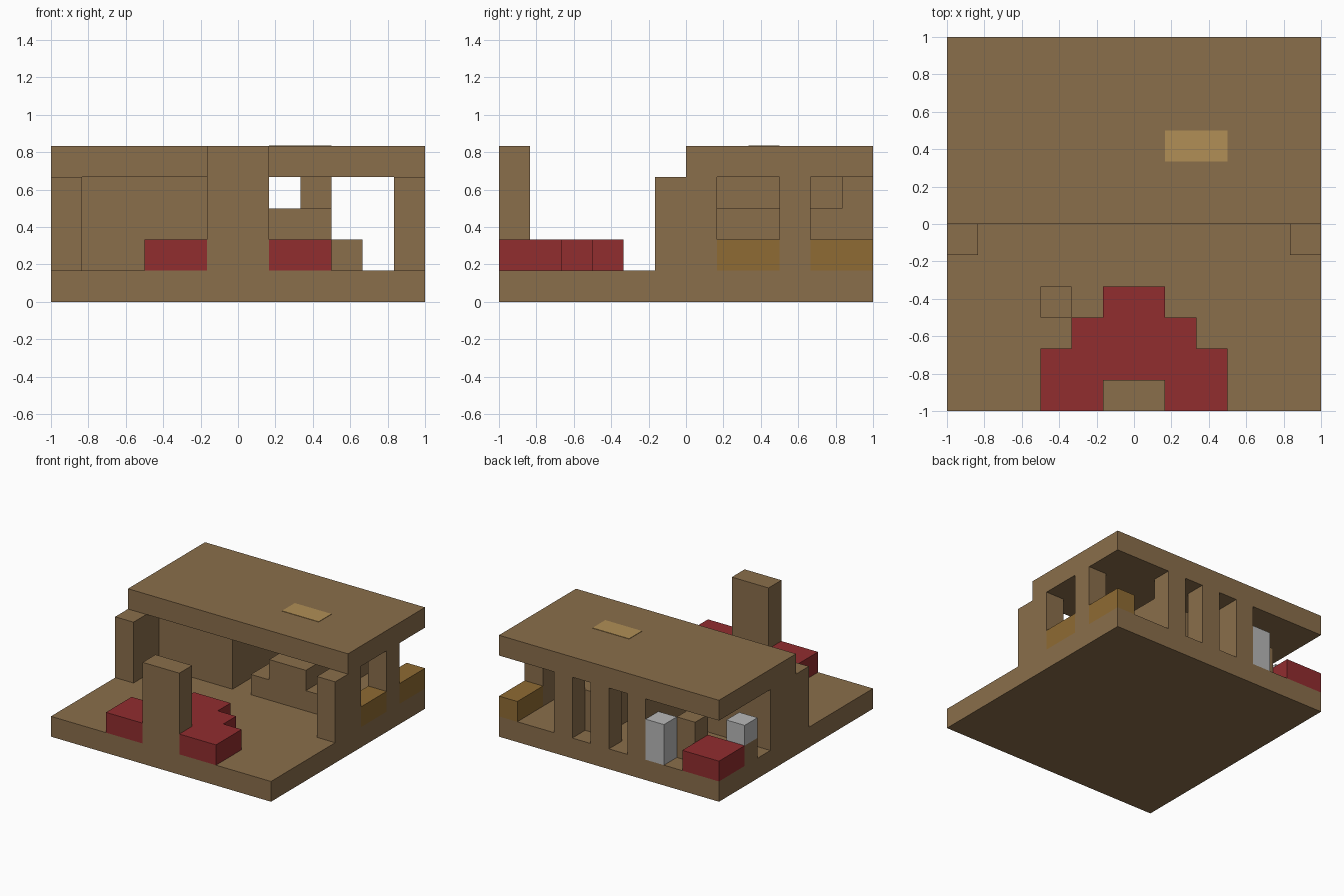
import bpy, bmesh
from mathutils import Vector

cube = bpy.data.objects.get("Cube")
if cube:
    bpy.data.objects.remove(cube, do_unlink=True)

CELL = 1 / 6  # the house sits on a 12 x 12 grid of cubes


def material(name, rgb):
    m = bpy.data.materials.new(name)
    m.use_nodes = True
    m.diffuse_color = (*rgb, 1)
    m.node_tree.nodes["Principled BSDF"].inputs["Base Color"].default_value = (*rgb, 1)
    return m


WOOD = material("brown wood", (0.255, 0.157, 0.070))
RED = material("red cloth", (0.285, 0.026, 0.028))
TAN = material("light tan", (0.440, 0.275, 0.092))
OCHRE = material("ochre wood", (0.275, 0.147, 0.033))
GREY = material("light grey", (0.48, 0.48, 0.48))


def blocks(name, mat, *boxes):
    """One object from boxes given as low and high grid corners."""
    bm = bmesh.new()
    for lo, hi in boxes:
        lo, hi = Vector(lo), Vector(hi)
        verts = bmesh.ops.create_cube(bm, size=1)["verts"]
        for v in verts:
            p = (lo + hi) / 2 + v.co * (hi - lo)
            v.co = (p - Vector((6, 6, 0))) * CELL
    mesh = bpy.data.meshes.new(name)
    bm.to_mesh(mesh)
    bm.free()
    mesh.materials.append(mat)
    obj = bpy.data.objects.new(name, mesh)
    bpy.context.collection.objects.link(obj)
    return obj


def stand(x0, x1, y0, y1, top, bottom=1):
    """Box standing on the floor slab unless a bottom is given."""
    return (x0, y0, bottom), (x1, y1, top)


# Slab, roof and the light patch on the roof
blocks("floor_slab", WOOD, stand(0, 12, 0, 12, 1, 0))
blocks("roof", WOOD, stand(0, 12, 6, 12, 5, 4))
blocks("roof_patch", TAN, stand(7, 9, 8, 9, 5.02, 5))

# Outer and inner walls
blocks("right_wall", WOOD, stand(0, 1, 5, 8, 4))
blocks("front_wall", WOOD, stand(1, 4, 7, 8, 4))
blocks("inner_wall", WOOD, stand(4, 5, 7, 12, 4))
blocks("left_wall", WOOD, stand(11, 12, 5, 7, 4))
blocks("left_column", WOOD, stand(11, 12, 9, 10, 4))
for i, x in enumerate((6, 8)):
    blocks(f"back_column_{i + 1}", WOOD, stand(x, x + 1, 11, 12, 4))

# Window boxes in the left wall
for name, y in (("front_window_box", 7), ("back_window_box", 10)):
    blocks(name, OCHRE, stand(11, 12, y, y + 2, 2))

# Table with seats on both sides
blocks("table", WOOD, stand(7, 9, 7, 11, 3))
for name, x in (("right_seat", 6), ("left_seat", 9)):
    blocks(name, WOOD, stand(x, x + 1, 7, 9, 2))

# Bedroom
blocks("bed", RED, stand(0, 2, 10, 12, 2))
blocks("bedside_block", WOOD, stand(2, 3, 10, 11, 3))
blocks("grey_cabinet", GREY, stand(3, 4, 11, 12, 3))
blocks("basin_stand", WOOD, stand(0, 1, 9, 10, 2))
blocks("basin", GREY, stand(0, 1, 9, 10, 3, 2))

# Yard: tall post ringed by a stepped red bed, and a small block
blocks("yard_post", WOOD, stand(5, 7, 0, 1, 5))
blocks("red_terrace", RED,
       stand(3, 5, 0, 1, 2), stand(7, 9, 0, 1, 2),
       stand(3, 9, 1, 2, 2), stand(4, 8, 2, 3, 2), stand(5, 7, 3, 4, 2))
blocks("yard_block", WOOD, stand(3, 4, 3, 4, 2))
